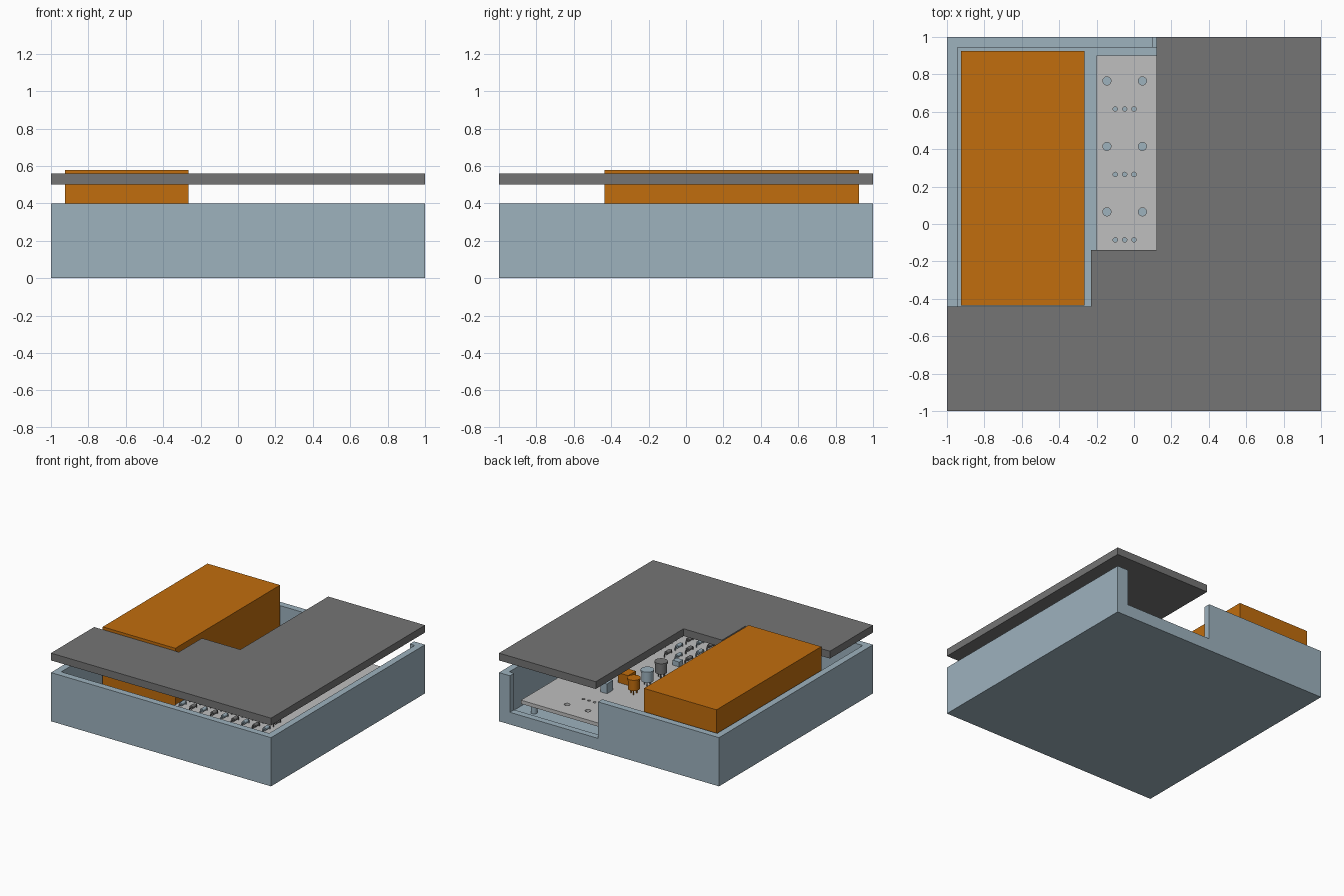
import bpy, bmesh, math
from mathutils import Matrix, Vector

if "Cube" in bpy.data.objects:
    bpy.data.objects.remove(bpy.data.objects["Cube"])


def material(name, rgb):
    m = bpy.data.materials.new(name)
    m.diffuse_color = (*rgb, 1)
    m.use_nodes = True
    m.node_tree.nodes["Principled BSDF"].inputs["Base Color"].default_value = m.diffuse_color
    return m


BLUE = material("grey_blue", (0.337, 0.445, 0.515))
ORANGE = material("orange", (0.533, 0.153, 0.004))
DARK = material("dark_grey", (0.176, 0.176, 0.176))
LIGHT = material("light_grey", (0.52, 0.52, 0.52))


def finish(bm, name, mat, smooth=False):
    bmesh.ops.recalc_face_normals(bm, faces=bm.faces)
    me = bpy.data.meshes.new(name)
    bm.to_mesh(me)
    bm.free()
    me.materials.append(mat)
    ob = bpy.data.objects.new(name, me)
    bpy.context.collection.objects.link(ob)
    if smooth:
        bpy.ops.object.select_all(action='DESELECT')
        bpy.context.view_layer.objects.active = ob
        ob.select_set(True)
        bpy.ops.object.shade_smooth_by_angle(angle=math.radians(35))
    return ob


def add_box(bm, lo, hi):
    lo, hi = Vector(lo), Vector(hi)
    bmesh.ops.create_cube(bm, size=1, matrix=Matrix.Translation((lo + hi) / 2)
                          @ Matrix.Diagonal((*(hi - lo), 1)))


def add_cyl(bm, a, b, r, n=16):
    a, b = Vector(a), Vector(b)
    rot = (b - a).to_track_quat('Z', 'Y').to_matrix().to_4x4()
    bmesh.ops.create_cone(bm, cap_ends=True, segments=n, radius1=r, radius2=r,
                          depth=(b - a).length,
                          matrix=Matrix.Translation((a + b) / 2) @ rot)


def box(name, lo, hi, mat):
    bm = bmesh.new()
    add_box(bm, lo, hi)
    return finish(bm, name, mat)


def cut(ob, cutter):
    mod = ob.modifiers.new("cut", 'BOOLEAN')
    mod.operation, mod.solver, mod.object = 'DIFFERENCE', 'EXACT', cutter
    bpy.context.view_layer.objects.active = ob
    bpy.ops.object.modifier_apply(modifier=mod.name)
    bpy.data.objects.remove(cutter)


# Open tray with a slot in the back wall
tray = box("tray", (-1, -1, 0), (1, 1, 0.4), BLUE)
cut(tray, box("cavity", (-0.945, -0.945, 0.06), (0.945, 0.945, 0.6), BLUE))
cut(tray, box("back_slot", (0.1, 0.8, 0.1), (0.9, 1.2, 0.6), BLUE))

# Battery block
box("battery", (-0.925, -0.435, 0.06), (-0.265, 0.925, 0.58), ORANGE)

# Floating lid with a stepped corner opening
bm = bmesh.new()
outline = [(-1, -1), (1, -1), (1, 1), (0.12, 1), (0.12, -0.14),
           (-0.23, -0.14), (-0.23, -0.44), (-1, -0.44)]
face = bm.faces.new([bm.verts.new((x, y, 0.5)) for x, y in outline])
ext = bmesh.ops.extrude_face_region(bm, geom=[face])
bmesh.ops.translate(bm, vec=(0, 0, 0.06),
                    verts=[g for g in ext["geom"] if isinstance(g, bmesh.types.BMVert)])
finish(bm, "lid", DARK)

# Circuit board with repeated groups of mounting holes
TOP = 0.17
board = box("circuit_board", (-0.2, -0.9, 0.14), (0.87, 0.9, TOP), LIGHT)
bm = bmesh.new()
for ox in (0, 0.5):
    for i in range(3 if ox == 0 else 1):
        y = 0.765 - 0.35 * i
        holes = [(-0.145, y, 0.022), (0.045, y, 0.022)]
        holes += [(x, y - 0.15, 0.012) for x in (-0.1, -0.05, 0)]
        for x, hy, r in holes:
            add_cyl(bm, (x + ox, hy, 0.1), (x + ox, hy, 0.25), r)
cut(board, finish(bm, "hole_cutter", LIGHT))

# Standoffs below the board
bm = bmesh.new()
for x in (-0.12, 0.8):
    for y in (-0.83, 0.83):
        add_cyl(bm, (x, y, 0.06), (x, y, 0.14), 0.025)
finish(bm, "standoffs", BLUE, True)

# Upright cans on three thin legs
for i, (y, mat) in enumerate([(0.32, ORANGE), (0.145, BLUE), (-0.035, DARK)]):
    x = 0.25
    bm = bmesh.new()
    add_cyl(bm, (x, y, TOP + 0.04), (x, y, TOP + 0.13), 0.045, 24)
    add_cyl(bm, (x, y, TOP + 0.115), (x, y, TOP + 0.13), 0.05, 24)
    for k in range(3):
        a = k * math.tau / 3
        lx, ly = x + 0.025 * math.cos(a), y + 0.025 * math.sin(a)
        add_cyl(bm, (lx, ly, TOP), (lx, ly, TOP + 0.04), 0.005, 8)
    finish(bm, f"can_{i + 1}", mat, True)

# Block components
blocks = [("upright_block", 0.44, 0.4, 0.03, 0.04, 0.08, BLUE),
          ("coil_block", 0.41, 0.18, 0.045, 0.05, 0.08, ORANGE),
          ("small_block", 0.27, -0.28, 0.03, 0.025, 0.04, BLUE)]
for name, x, y, hx, hy, h, mat in blocks:
    box(name, (x - hx, y - hy, TOP), (x + hx, y + hy, TOP + h), mat)

# Rows of small lying resistors with bent leads
for mat, label, first in ((DARK, "dark_resistors", 0), (BLUE, "pale_resistors", 1)):
    bm = bmesh.new()
    for row, y in enumerate((-0.38, -0.52, -0.66)):
        for i in range(9):
            if (i + row) % 2 != first:
                continue
            x, z = -0.14 + 0.095 * i, TOP + 0.025
            add_cyl(bm, (x, y - 0.025, z), (x, y + 0.025, z), 0.015, 12)
            add_cyl(bm, (x, y - 0.045, z), (x, y + 0.045, z), 0.005, 8)
            for s in (-1, 1):
                add_cyl(bm, (x, y + s * 0.045, TOP), (x, y + s * 0.045, z), 0.005, 8)
    finish(bm, label, mat, True)
